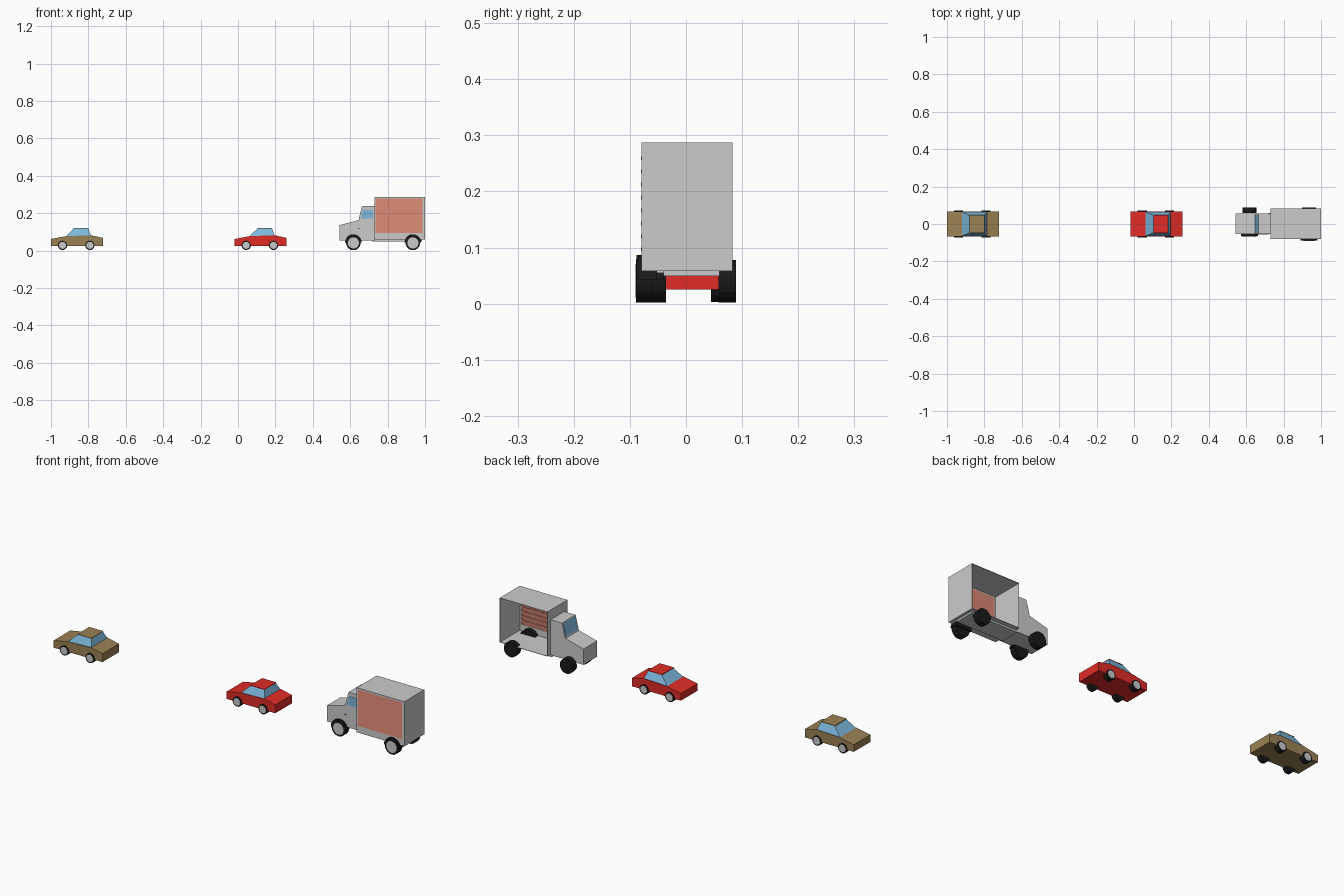
import bpy, bmesh, math
from mathutils import Matrix, Vector

if "Cube" in bpy.data.objects:
    bpy.data.objects.remove(bpy.data.objects["Cube"])


def material(name, rgb):
    m = bpy.data.materials.new(name)
    m.diffuse_color = (*rgb, 1)
    m.use_nodes = True
    m.node_tree.nodes["Principled BSDF"].inputs["Base Color"].default_value = m.diffuse_color
    return m


BROWN = material("brown_paint", (0.33, 0.22, 0.09))
RED = material("red_paint", (0.75, 0.025, 0.02))
GLASS = material("glass_blue", (0.2, 0.48, 0.72))
ORANGE = material("orange_shutter", (0.68, 0.24, 0.17))
BLACK = material("black_rubber", (0.01, 0.01, 0.01))


def finish(name, bm, mat):
    bmesh.ops.recalc_face_normals(bm, faces=bm.faces[:])
    me = bpy.data.meshes.new(name)
    bm.to_mesh(me)
    bm.free()
    if mat:
        me.materials.append(mat)
    ob = bpy.data.objects.new(name, me)
    bpy.context.collection.objects.link(ob)
    return ob


def loft(name, ring_a, ring_b, mat=None):
    """Closed solid between two matching rings of points."""
    bm = bmesh.new()
    a = [bm.verts.new(p) for p in ring_a]
    b = [bm.verts.new(p) for p in ring_b]
    n = len(a)
    bm.faces.new(a)
    bm.faces.new(b[::-1])
    for i in range(n):
        j = (i + 1) % n
        bm.faces.new((a[i], a[j], b[j], b[i]))
    return finish(name, bm, mat)


def side_profile(name, pts, y0, y1, mat=None):
    return loft(name, [(x, y0, z) for x, z in pts], [(x, y1, z) for x, z in pts], mat)


def block(name, x0, x1, y0, y1, z0, z1, mat=None):
    return side_profile(name, [(x0, z0), (x1, z0), (x1, z1), (x0, z1)], y0, y1, mat)


def disc(name, x, z, r, y0, y1, mat=None, sides=18):
    bm = bmesh.new()
    bmesh.ops.create_cone(bm, cap_ends=True, segments=sides, radius1=r, radius2=r, depth=y1 - y0,
                          matrix=Matrix.Translation((x, (y0 + y1) / 2, z)) @ Matrix.Rotation(math.pi / 2, 4, 'X'))
    return finish(name, bm, mat)


def car(label, x0, paint):
    # lower body with sloping hood and trunk
    body = [(0, .025), (0, .062), (.08, .077), (.213, .082), (.277, .068), (.277, .025)]
    side_profile(label + "_body", [(x0 + x, z) for x, z in body], -.067, .067, paint)
    # tapered glass cabin
    base = [(x0 + x, y, z) for x, y, z in
            ((.08, -.064, .077), (.213, -.064, .082), (.213, .064, .082), (.08, .064, .077))]
    roof = [(x0 + x, y, .117) for x, y in
            ((.122, -.047), (.2, -.047), (.2, .047), (.122, .047))]
    loft(label + "_windows", base, roof, GLASS)
    block(label + "_roof", x0 + .121, x0 + .201, -.048, .048, .117, .12, paint)
    # wheels and hubs on both sides
    for end, wx in (("front", .062), ("rear", .208)):
        for side, s in (("right", -1), ("left", 1)):
            n = f"{label}_{end}_{side}"
            lo, hi = sorted((s * .045, s * .071))
            disc(n + "_tyre", x0 + wx, .028, .025, lo, hi, BLACK)
            lo, hi = sorted((s * .06, s * .072))
            disc(n + "_hub", x0 + wx, .028, .019, lo, hi)


car("brown_car", -1.0, BROWN)
car("red_car", -.018, RED)

# truck cab
cab = [(.543, .055), (.543, .136), (.646, .163), (.665, .237), (.729, .237), (.729, .055)]
side_profile("truck_cab", cab, -.054, .056)
slope = [(.6475, .173), (.6627, .232), (.664, .231), (.650, .172)]
side_profile("truck_windshield", [(x - .001, z) for x, z in slope], -.048, .050, GLASS)
side_profile("truck_side_window", [(.656, .171), (.722, .171), (.722, .217), (.668, .217)],
             -.0555, -.053, GLASS)
block("truck_door_handle", .643, .65, -.056, -.054, .115, .12, BLACK)

# cargo box: open on the far side, shutter on the near side
X0, X1, Y0, Y1, Z0, Z1, T = .729, 1.0, -.079, .083, .058, .287, .002
block("cargo_roof", X0, X1, Y0, Y1, Z1 - T, Z1)
block("cargo_floor", X0, X1, Y0, Y1, Z0, Z0 + T)
block("cargo_rear_wall", X1 - T, X1, Y0, Y1, Z0, Z1)
block("cargo_front_wall", X0, X0 + T, Y0, Y1, Z0, Z1)
block("cargo_side_sill", X0, X1, Y0, Y0 + T, Z0, .093)
block("cargo_side_header", X0, X1, Y0, Y0 + T, .279, Z1)
block("cargo_side_post_front", X0, .736, Y0, Y0 + T, .093, .279)
block("cargo_side_post_rear", .987, X1, Y0, Y0 + T, .093, .279)
block("chassis", .72, .985, -.04, .06, .049, Z0)

# shutter slats, each tilted outward at its lower edge
SLATS = 8
step = (.279 - .093) / SLATS
for i in range(SLATS):
    z = .093 + i * step
    ring = [(Y0 - .0015, z), (Y0 + .0005, z), (Y0 + .003, z + step), (Y0 + .001, z + step)]
    loft(f"shutter_slat_{i + 1}", [(.736, y, zz) for y, zz in ring],
         [(.987, y, zz) for y, zz in ring], ORANGE)


# half-round wheel arches on the near side
def arch(name, x, y0, y1):
    pts = [(x + .045 * math.cos(math.pi * k / 10), .042 + .045 * math.sin(math.pi * k / 10))
           for k in range(11)]
    side_profile(name, pts, y0, y1, BLACK)


arch("front_wheel_arch", .617, -.065, -.04)
arch("rear_wheel_arch", .935, -.088, -.052)

# truck wheels; hubs on the near side only
for end, x, near in (("front", .617, -.066), ("rear", .935, -.089)):
    disc(f"truck_{end}_right_tyre", x, .041, .039, near, near + .03, BLACK)
    disc(f"truck_{end}_right_hub", x, .041, .03, near - .001, near + .012)
    disc(f"truck_{end}_left_tyre", x, .04, .038, .058, .089, BLACK)
